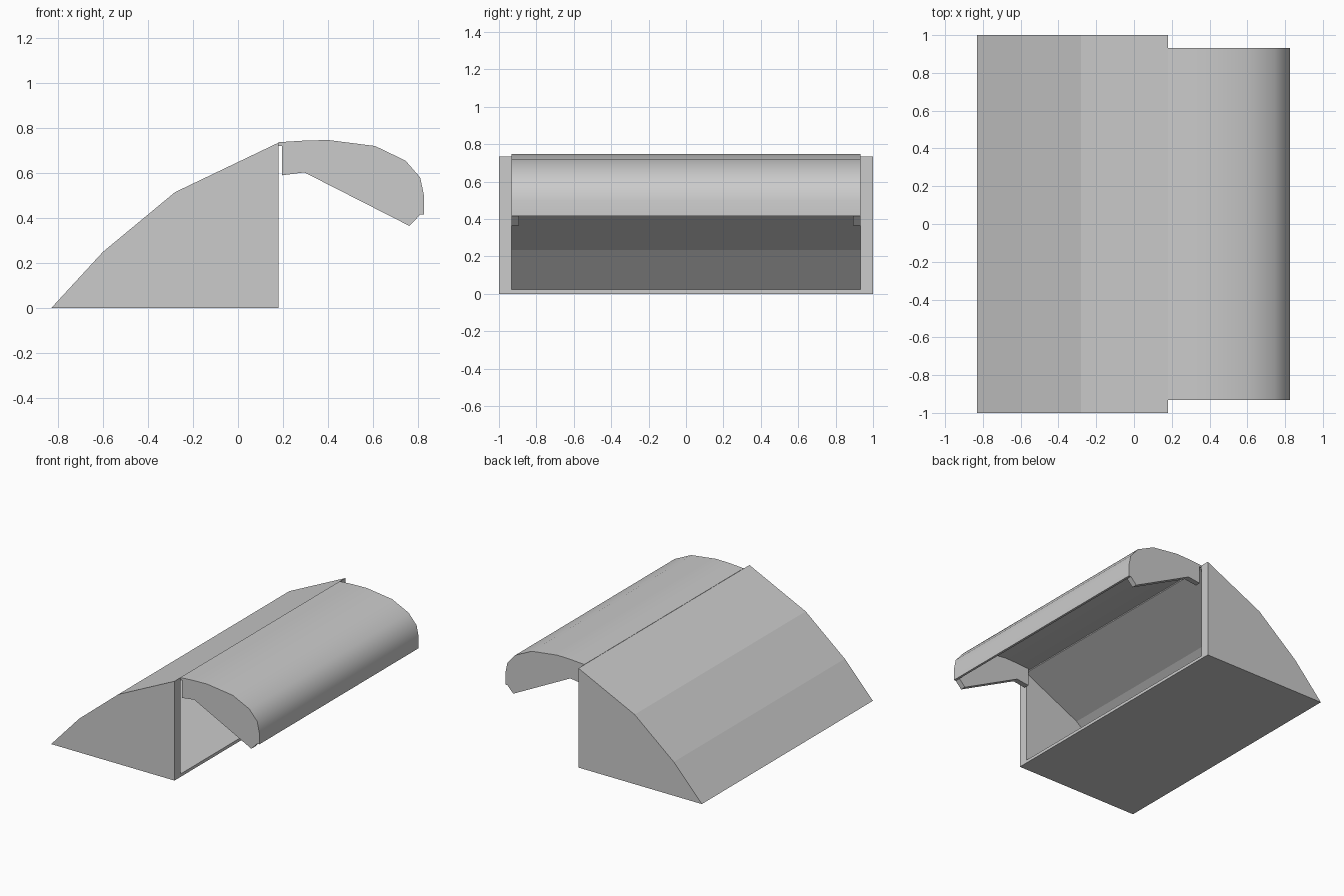
import bpy, bmesh
from math import radians

if "Cube" in bpy.data.objects:
    bpy.data.objects.remove(bpy.data.objects["Cube"])


def extrude_profile(name, profile, y0, y1):
    """Closed (x, z) profile extruded along y."""
    bm = bmesh.new()
    face = bm.faces.new([bm.verts.new((x, y0, z)) for x, z in profile])
    ext = bmesh.ops.extrude_face_region(bm, geom=[face])
    verts = [v for v in ext["geom"] if isinstance(v, bmesh.types.BMVert)]
    bmesh.ops.translate(bm, verts=verts, vec=(0, y1 - y0, 0))
    bmesh.ops.recalc_face_normals(bm, faces=bm.faces)
    mesh = bpy.data.meshes.new(name)
    bm.to_mesh(mesh)
    bm.free()
    obj = bpy.data.objects.new(name, mesh)
    bpy.context.collection.objects.link(obj)
    return obj


def activate(obj):
    bpy.ops.object.select_all(action='DESELECT')
    obj.select_set(True)
    bpy.context.view_layer.objects.active = obj


# Wedge-shaped box, faceted sloping back
box = extrude_profile("box_body", [(-0.83, 0), (0.18, 0), (0.18, 0.735),
                                   (-0.28, 0.515), (-0.60, 0.25)], -1, 1)

# Cavity, open towards +x
cavity = extrude_profile("cavity_cutter", [(-0.78, 0.022), (0.3, 0.022), (0.3, 0.712),
                                           (0.18, 0.712), (-0.27, 0.495), (-0.585, 0.235)],
                         -0.932, 0.932)
cavity.hide_render = True
cut = box.modifiers.new("cavity", 'BOOLEAN')
cut.operation = 'DIFFERENCE'
cut.solver = 'EXACT'
cut.object = cavity
activate(box)
bpy.ops.object.modifier_apply(modifier=cut.name)
bpy.data.objects.remove(cavity)

# Curved lid shell
outer = [(0.18, 0.737), (0.29, 0.744), (0.40, 0.747), (0.61, 0.72), (0.745, 0.655),
         (0.81, 0.58), (0.827, 0.50), (0.827, 0.415)]
inner = [(0.18, 0.72), (0.29, 0.727), (0.40, 0.730), (0.605, 0.704), (0.733, 0.642),
         (0.794, 0.573), (0.81, 0.50), (0.81, 0.415)]
lid = extrude_profile("lid_shell", outer + inner[::-1], -0.932, 0.932)
activate(lid)
bpy.ops.object.shade_smooth_by_angle(angle=radians(40))

# End cheeks under the lid, with the raised lower edge
cheek = [(0.195, 0.721)] + inner[1:] + [(0.762, 0.365), (0.295, 0.603), (0.195, 0.59)]
for side, y0, y1 in (("front", -0.932, -0.892), ("back", 0.892, 0.932)):
    extrude_profile("lid_cheek_" + side, cheek, y0, y1)
